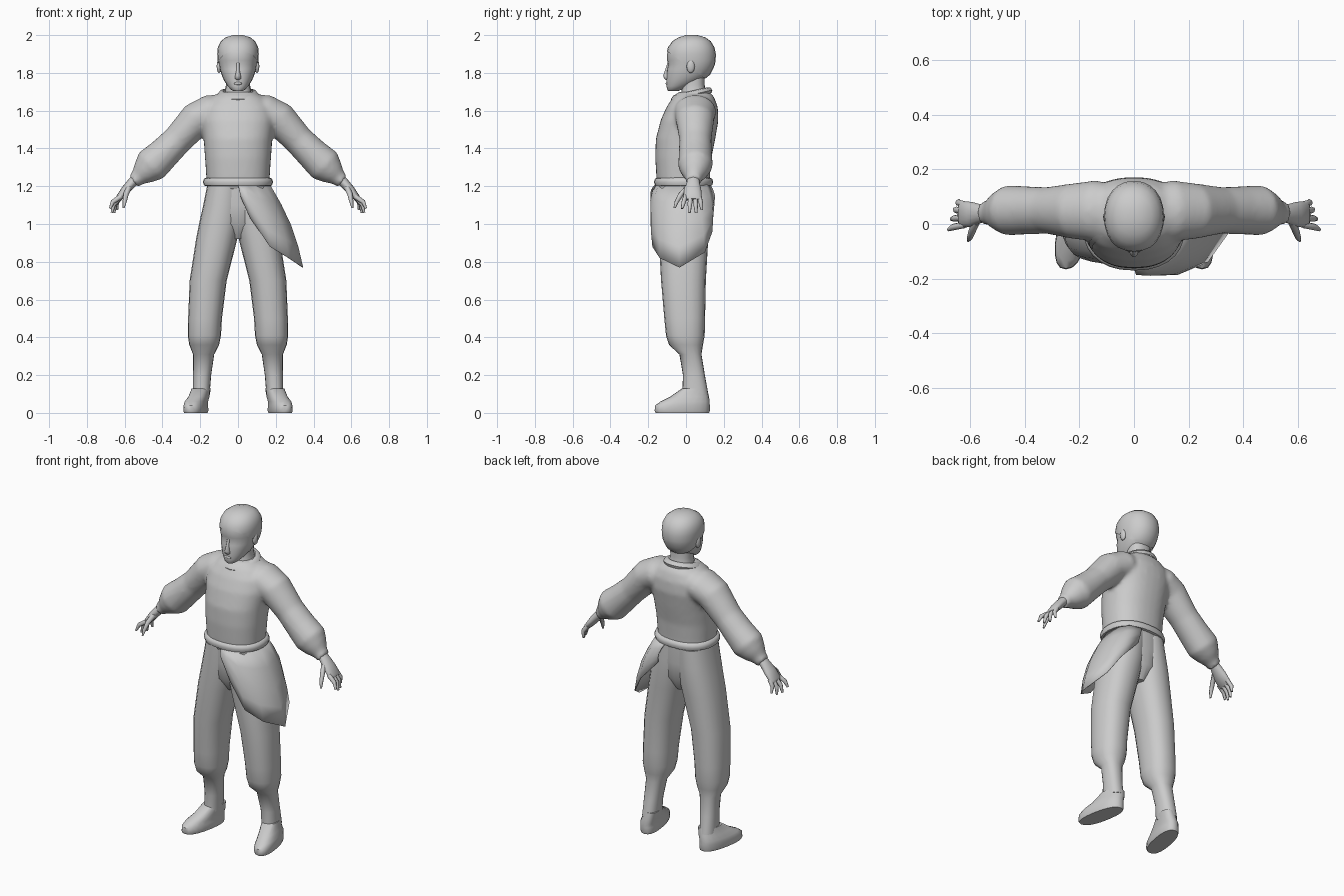
import bpy, bmesh, math
from mathutils import Vector

if "Cube" in bpy.data.objects:
    bpy.data.objects.remove(bpy.data.objects["Cube"], do_unlink=True)

clay = bpy.data.materials.new("light grey")
clay.use_nodes = True
clay.diffuse_color = (0.6, 0.6, 0.6, 1)
clay.node_tree.nodes["Principled BSDF"].inputs["Base Color"].default_value = clay.diffuse_color


def finish(name, bm, mirror=False, angle=50):
    """Turn a bmesh into a smooth shaded object, optionally mirrored across x."""
    bmesh.ops.recalc_face_normals(bm, faces=bm.faces)
    mesh = bpy.data.meshes.new(name)
    bm.to_mesh(mesh)
    bm.free()
    ob = bpy.data.objects.new(name, mesh)
    bpy.context.collection.objects.link(ob)
    mesh.materials.append(clay)
    bpy.ops.object.select_all(action='DESELECT')
    ob.select_set(True)
    bpy.context.view_layer.objects.active = ob
    bpy.ops.object.shade_smooth_by_angle(angle=math.radians(angle))
    if mirror:
        ob.modifiers.new("Mirror", 'MIRROR')
    return ob


def loft(bm, rings, caps=True):
    rows = [[bm.verts.new(p) for p in ring] for ring in rings]
    n = len(rows[0])
    for a, b in zip(rows, rows[1:]):
        for i in range(n):
            j = (i + 1) % n
            bm.faces.new((a[i], a[j], b[j], b[i]))
    if caps:
        bm.faces.new(rows[0])
        bm.faces.new(rows[-1])


def unit(n, power):
    """Rounded box outline with radius 1."""
    for i in range(n):
        a = 2 * math.pi * i / n
        c, s = math.cos(a), math.sin(a)
        yield (math.copysign(abs(c) ** (2 / power), c),
               math.copysign(abs(s) ** (2 / power), s))


def level(z, x0, x1, y0, y1, n=20, power=2.3, skew=0):
    """Horizontal section between the given extents."""
    cx, cy, rx, ry = (x0 + x1) / 2, (y0 + y1) / 2, (x1 - x0) / 2, (y1 - y0) / 2
    return [Vector((cx + rx * u + skew * ry * v, cy + ry * v, z)) for u, v in unit(n, power)]


def stack(bm, rows, **kw):
    """Symmetric levels: z, half width, front, back."""
    loft(bm, [level(z, -w, w, f, b, **kw) for z, w, f, b in rows])


def limb(bm, rows, side=1, n=16):
    """Sections across a path in x, z: x, y, z, thickness, depth."""
    pts = [Vector(r[:3]) for r in rows]
    rings = []
    for i, (p, r) in enumerate(zip(pts, rows)):
        t = pts[min(i + 1, len(pts) - 1)] - pts[max(i - 1, 0)]
        nrm = Vector((-t.z, 0, t.x)).normalized()
        ring = [p + nrm * r[3] * u + Vector((0, r[4] * v, 0)) for u, v in unit(n, 2)]
        rings.append([Vector((side * q.x, q.y, q.z)) for q in ring])
    loft(bm, rings)


def ball(name, loc, size, mirror=False):
    bm = bmesh.new()
    bmesh.ops.create_uvsphere(bm, u_segments=12, v_segments=8, radius=1)
    bmesh.ops.scale(bm, vec=size, verts=bm.verts)
    bmesh.ops.translate(bm, vec=loc, verts=bm.verts)
    return finish(name, bm, mirror)


# Tunic with puffed sleeves, blended at the shoulders
bm = bmesh.new()
stack(bm, [(1.18, .165, -.15, .125), (1.25, .168, -.157, .127), (1.35, .175, -.163, .135),
           (1.45, .182, -.16, .155), (1.55, .195, -.134, .172), (1.62, .185, -.103, .168),
           (1.67, .14, -.07, .15), (1.70, .09, -.04, .125)], n=32)
for side in (1, -1):
    limb(bm, [(.06, .05, 1.62, .07, .09), (.14, .048, 1.595, .092, .112),
              (.22, .047, 1.555, .092, .102), (.32, .05, 1.445, .08, .085),
              (.39, .05, 1.375, .085, .088), (.46, .05, 1.31, .094, .092),
              (.50, .047, 1.272, .068, .07), (.53, .043, 1.245, .044, .045),
              (.555, .04, 1.225, .038, .042)], side, 24)
tunic = finish("tunic", bm)
remesh = tunic.modifiers.new("Blend", 'REMESH')
remesh.mode = 'VOXEL'
remesh.voxel_size = .012
remesh.use_smooth_shade = True
soften = tunic.modifiers.new("Soften", 'SMOOTH')
soften.iterations = 6

# Seam strip on the right of the chest
bm = bmesh.new()
rows = []
for i in range(9):
    t = i / 8
    x, y, z = -.125 - .045 * math.sin(t * 1.57), -.05 - .05 * t, 1.69 - .15 * t
    rows.append([bm.verts.new((x + d, y, z)) for d in (-.01, .01)])
for a, b in zip(rows, rows[1:]):
    bm.faces.new((a[0], a[1], b[1], b[0]))
seam = finish("chest_seam", bm)
wrap = seam.modifiers.new("Wrap", 'SHRINKWRAP')
wrap.target = tunic
wrap.offset = .003

# Tilted collar
bm = bmesh.new()
rings = []
for w, h in ((.105, -.015), (.11, 0), (.098, .016), (.08, .02)):
    ring = level(1.685 + h, -w, w, .03 - w, .03 + w, power=2)
    for p in ring:
        p.z += (p.y - .03) * .22
    rings.append(ring)
loft(bm, rings, caps=False)
finish("collar", bm)

# Belt
bm = bmesh.new()
stack(bm, [(1.2 + h, .166 + w, -.15 - w, .124 + w) for h, w in
           ((0, 0), (.004, .014), (.022, .02), (.04, .014), (.046, 0))], n=28)
finish("belt", bm)

# Hips and trouser legs gathered below the knee
bm = bmesh.new()
stack(bm, [(1.21, .162, -.148, .124), (1.1, .178, -.145, .124), (1.0, .12, -.135, .115),
           (.92, .035, -.08, .07)])
finish("hips", bm)
bm = bmesh.new()
loft(bm, [level(*r) for r in (
    (1.2, -.03, .164, -.15, .125), (1.1, -.025, .184, -.15, .127),
    (1.02, -.018, .202, -.147, .126), (.92, .004, .222, -.144, .118),
    (.7, .06, .256, -.132, .105), (.5, .085, .264, -.115, .101),
    (.41, .09, .266, -.106, .099), (.36, .1, .258, -.09, .09),
    (.31, .126, .238, -.035, .082), (.2, .142, .238, -.016, .1),
    (.1, .15, .24, -.02, .118))])
finish("trouser_legs", bm, True)

# Shoes turned outward
bm = bmesh.new()
loft(bm, [level(z, x0, x1, y0, y1, power=2.4, skew=-.18) for z, x0, x1, y0, y1 in (
    (0, .168, .278, -.16, .122), (.012, .164, .282, -.166, .126),
    (.04, .166, .28, -.163, .126), (.06, .165, .276, -.135, .125),
    (.085, .156, .258, -.085, .122), (.13, .146, .242, -.02, .112))])
finish("shoes", bm, True, 40)

# Flap of cloth hanging from the left of the belt
hang = (((.0, -.155), (.015, -.168, 1.14)), ((.04, -.155), (.065, -.174, 1.03)),
        ((.09, -.145), (.17, -.178, .88)), ((.14, -.1), (.27, -.14, .82)),
        ((.166, -.03), (.345, -.035, .77)), ((.16, .05), (.28, .1, .85)),
        ((.12, .105), (.21, .14, .96)), ((.05, .125), (.09, .142, 1.09)))
bm = bmesh.new()
columns = []
for top, low in hang:
    a, b = Vector((*top, 1.215)), Vector(low)
    columns.append([bm.verts.new(a.lerp(b, k / 4) + Vector((top[0], top[1], 0))
                    * (.16 * math.sin(math.pi * k / 4))) for k in range(5)])
for a, b in zip(columns, columns[1:]):
    for k in range(4):
        bm.faces.new((a[k], b[k], b[k + 1], a[k + 1]))
flap = finish("waist_flap", bm)
flap.modifiers.new("Thickness", 'SOLIDIFY').thickness = .004

# Hands with fingers and thumb
bm = bmesh.new()
limb(bm, [(.535, .04, 1.245, .026, .032), (.56, .038, 1.22, .026, .034),
          (.595, .035, 1.18, .024, .046), (.63, .035, 1.137, .018, .048),
          (.637, .035, 1.128, .01, .044)])
for y, tip in ((-.002, (.678, -.02, 1.082)), (.024, (.668, .018, 1.06)),
               (.048, (.656, .054, 1.058)), (.07, (.64, .084, 1.075))):
    base, end = Vector((.618, y, 1.147)), Vector(tip)
    mid = base.lerp(end, .55) + Vector((.012, 0, .006))
    limb(bm, [(*base, .014, .013), (*mid, .012, .012), (*end, .006, .007)], n=8)
limb(bm, [(.575, .015, 1.2, .016, .02), (.592, -.025, 1.16, .014, .016),
          (.6, -.048, 1.12, .011, .012), (.606, -.06, 1.085, .005, .006)], n=8)
finish("hands", bm, True)

# Neck
bm = bmesh.new()
stack(bm, [(1.64, .09, -.04, .13), (1.7, .068, -.025, .105), (1.74, .064, -.02, .098),
           (1.79, .066, -.02, .1)])
finish("neck", bm)

# Head
skull = [(1.703, .022, -.094, -.045), (1.712, .038, -.1, -.02), (1.73, .054, -.103, .02),
         (1.76, .074, -.104, .085), (1.79, .087, -.103, .122), (1.82, .096, -.1, .138),
         (1.845, .1, -.094, .148), (1.865, .103, -.1, .152), (1.9, .105, -.1, .153),
         (1.935, .102, -.092, .146), (1.965, .086, -.068, .126), (1.985, .06, -.035, .097),
         (1.997, .022, .005, .055)]
bm = bmesh.new()
stack(bm, skull, n=24, power=2.15)
finish("head", bm)

# Hair cap, cut from the forehead down to the nape
bm = bmesh.new()
stack(bm, [(z + .003 * (z > 1.95), w + .005, f - .004, b + .005) for z, w, f, b in skull[3:]],
      n=24, power=2.15)
bmesh.ops.bisect_plane(bm, geom=bm.verts[:] + bm.edges[:] + bm.faces[:],
                       plane_co=(0, -.1, 1.915), plane_no=(0, .58, .81), clear_inner=True)
finish("hair", bm)

# Nose, lips and ears
bm = bmesh.new()
stack(bm, [(1.762, .008, -.106, -.08), (1.77, .018, -.116, -.08), (1.785, .015, -.122, -.08),
           (1.815, .009, -.112, -.08), (1.855, .008, -.098, -.08)], n=10, power=2)
finish("nose", bm)
ball("lips", (0, -.1, 1.744), (.022, .008, .008))
ball("ears", (.1, .025, 1.835), (.013, .022, .036), True)
